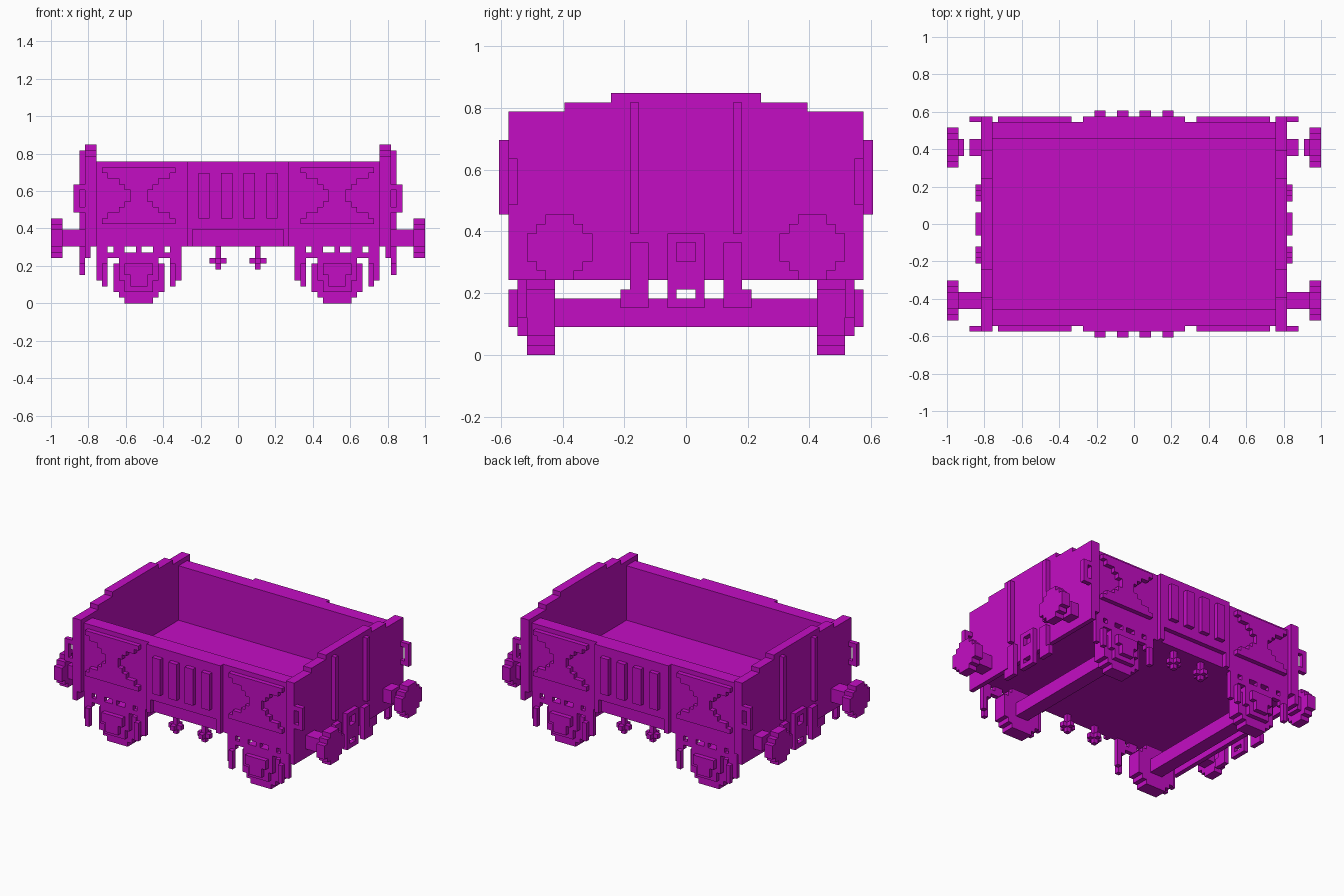
import bpy
import bmesh
from mathutils import Vector

cube = bpy.data.objects.get("Cube")
if cube:
    bpy.data.objects.remove(cube)

U = 2 / 66  # one block of the grid the model is laid out on

paint = bpy.data.materials.new("magenta")
paint.use_nodes = True
COLOUR = (0.55, 0.004, 0.55, 1)
paint.diffuse_color = COLOUR
paint.node_tree.nodes["Principled BSDF"].inputs["Base Color"].default_value = COLOUR


def part(name, boxes, mx=False, my=False):
    """Boxes given as (x0, x1, y0, y1, z0, z1) in blocks, mirrored in x and/or y."""
    bm = bmesh.new()
    for x0, x1, y0, y1, z0, z1 in boxes:
        for sx in ((1, -1) if mx else (1,)):
            for sy in ((1, -1) if my else (1,)):
                size = Vector((x1 - x0, y1 - y0, z1 - z0)) * U
                mid = Vector((sx * (x0 + x1), sy * (y0 + y1), z0 + z1)) * U / 2
                for v in bmesh.ops.create_cube(bm, size=1)["verts"]:
                    v.co = v.co * size + mid
    mesh = bpy.data.meshes.new(name)
    bm.to_mesh(mesh)
    bm.free()
    mesh.materials.append(paint)
    obj = bpy.data.objects.new(name, mesh)
    bpy.context.collection.objects.link(obj)
    return obj


# Body: floor, side walls, stepped end walls
part("floor", [(-25, 25, -15, 15, 10, 13)])
part("side_wall", [(-26, 26, 15, 18, 10, 25)], my=True)
part("end_wall", [(25, 27, -19, 19, 10, 26), (25, 27, -13, 13, 26, 27),
                  (25, 27, -8, 8, 27, 28), (26, 27, -19, 19, 8, 10)], mx=True)

# Side panels: raised plates with stepped triangular recesses left and right
STEPS = [1, 2, 4, 5, 6]
rows = [(25, 26, 18, 19, 14, 24)]
for i, w in enumerate(STEPS + STEPS[::-1]):
    rows.append((10 + w, 25 - w, 18, 19, 14 + i, 15 + i))
part("side_panel", rows, mx=True, my=True)

# Centre panel with short legs, and plain battens on it
part("centre_panel", [(-9, 9, 18, 19, 13, 25), (-9, -8, 18, 19, 10, 13),
                      (8, 9, 18, 19, 10, 13)], my=True)
part("centre_batten", [(5, 7, 19, 20, 15, 23), (1, 3, 19, 20, 15, 23)], mx=True, my=True)

# End posts and corner handles
part("end_post", [(27, 28, 5, 6, 13, 27)], mx=True, my=True)
part("corner_handle", [(28, 29, 18, 19, 16, 21), (27, 28, 18, 19, 16, 17),
                       (27, 28, 18, 19, 20, 21)], mx=True, my=True)

# Buffers: round stepped heads; the rear pair has a break in the shaft
head = [(31, 33, 13.5 - w / 2, 13.5 + w / 2, 8 + i, 9 + i)
        for i, w in enumerate((3, 5, 7, 7, 7, 5, 3))]
part("buffer_head", head, mx=True, my=True)
part("front_buffer_shaft", [(27, 31, -15, -12, 10, 13)], mx=True)
part("rear_buffer_shaft", [(27, 29, 12, 15, 10, 13), (30, 31, 12, 15, 10, 13)], mx=True)

# Couplings on both ends
part("coupling_link", [(27, 28, 1, 2, 5, 13), (27, 28, 0, 1, 12, 13),
                       (27, 28, 0, 1, 9, 10), (27, 28, 0, 1, 7, 9),
                       (27, 28, 0, 1, 5, 6)], mx=True, my=True)
part("coupling_bracket", [(27, 28, 4, 6, 5, 12), (27, 28, 6, 7, 5, 7)], mx=True, my=True)

# Wheels and axles
disc = [(17.5 - w / 2, 17.5 + w / 2, 14, 17, i, i + 1)
        for i, w in enumerate((5, 7, 9, 9, 9, 9, 9, 7, 5))]
part("wheel", disc, mx=True, my=True)
part("axle", [(16, 19, -17, 17, 3, 6)], mx=True)

# Axle boxes, springs and hangers
part("axle_box", [(14, 21, 17, 18, 4, 8), (15, 20, 17, 18, 2, 4),
                  (15, 20, 18, 19, 5, 7), (16, 19, 18, 19, 3, 5)], mx=True, my=True)
part("spring", [(12, 23, 17, 18, 8, 9), (13, 15, 17, 18, 9, 10),
                (20, 22, 17, 18, 9, 10), (17, 18, 17, 18, 9, 10)], mx=True, my=True)
part("spring_hanger", [(10, 11, 17, 18, 4, 10), (11, 12, 18, 19, 3, 7),
                       (24, 25, 17, 18, 4, 10), (23, 24, 18, 19, 3, 7),
                       (11, 12, 17, 18, 7, 10), (23, 24, 17, 18, 7, 10)], mx=True, my=True)

# Small cross-shaped brake pegs under the sides
part("brake_peg", [(3, 4, 16, 17, 6, 10), (2, 5, 16, 17, 7, 8),
                   (3, 4, 15, 18, 7, 8)], mx=True, my=True)
